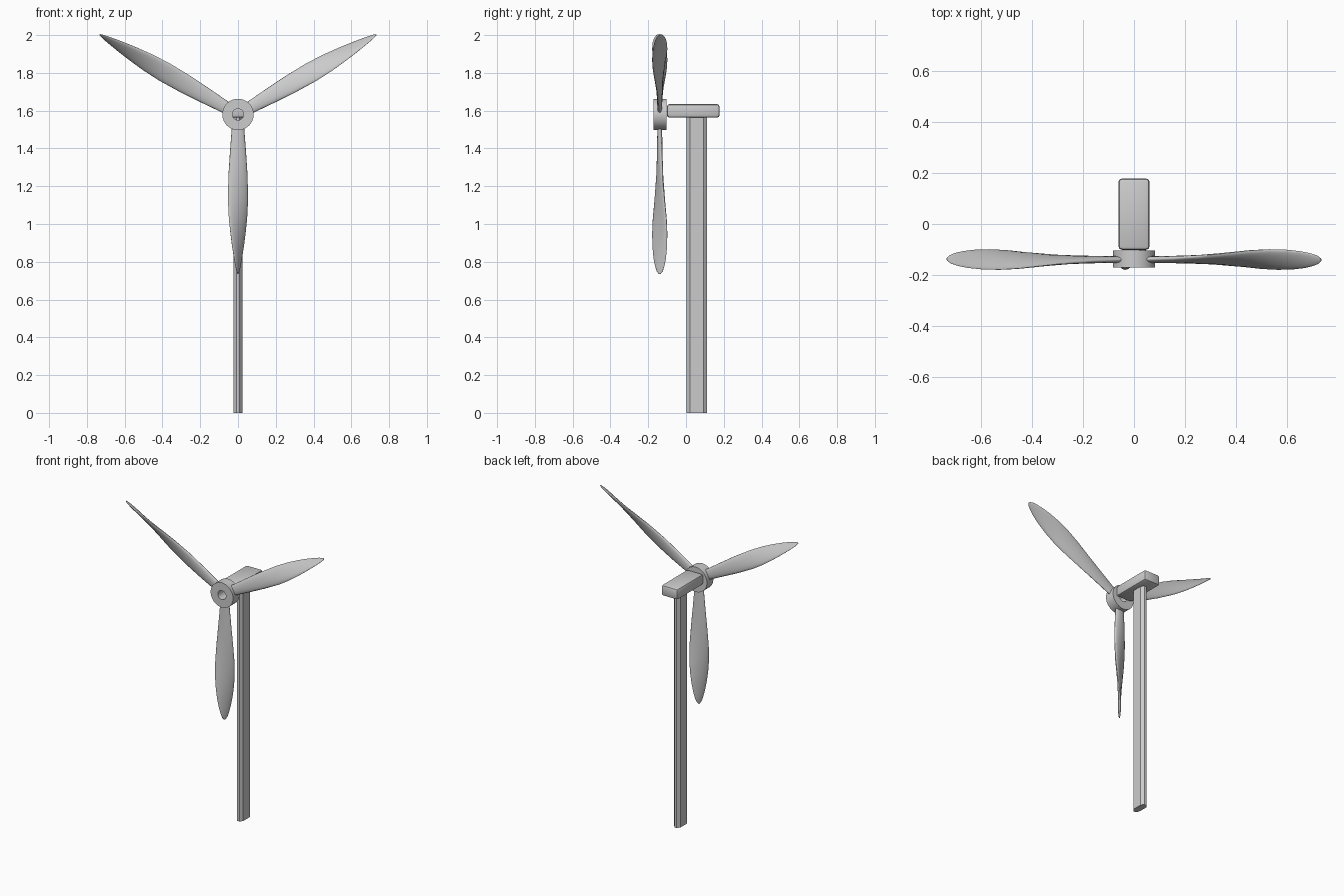
import bpy, bmesh, math
from mathutils import Matrix, Vector

cube = bpy.data.objects.get("Cube")
if cube:
    bpy.data.objects.remove(cube, do_unlink=True)

HUB = Vector((0, -0.137, 1.58))

grey = bpy.data.materials.new("light_grey")
grey.use_nodes = True
grey.diffuse_color = (0.6, 0.6, 0.6, 1)
grey.node_tree.nodes["Principled BSDF"].inputs["Base Color"].default_value = (0.6, 0.6, 0.6, 1)


def make_object(name, bm, angle=35):
    bmesh.ops.recalc_face_normals(bm, faces=bm.faces)
    mesh = bpy.data.meshes.new(name)
    bm.to_mesh(mesh)
    bm.free()
    mesh.materials.append(grey)
    obj = bpy.data.objects.new(name, mesh)
    bpy.context.collection.objects.link(obj)
    bpy.ops.object.select_all(action='DESELECT')
    obj.select_set(True)
    bpy.context.view_layer.objects.active = obj
    bpy.ops.object.shade_smooth_by_angle(angle=math.radians(angle))
    return obj


def loft(bm, rings, closed=False):
    """Join rings of points with quads; cap the ends unless closed."""
    loops = [[bm.verts.new(p) for p in ring] for ring in rings]
    pairs = list(zip(loops, loops[1:]))
    if closed:
        pairs.append((loops[-1], loops[0]))
    else:
        bm.faces.new(loops[0])
        bm.faces.new(loops[-1])
    n = len(loops[0])
    for a, b in pairs:
        for i in range(n):
            j = (i + 1) % n
            bm.faces.new((a[i], a[j], b[j], b[i]))


# Tower: narrow eight-sided column, deeper than it is wide
half = [(0.008, -0.054), (0.023, -0.035), (0.023, 0.035), (0.008, 0.054)]
outline = half + [(-x, y) for x, y in reversed(half)]
bm = bmesh.new()
loft(bm, [[(x, y + 0.057, z) for x, y in outline] for z in (0, 1.575)])
make_object("tower", bm, 20)

# Nacelle: box with rounded edges
bm = bmesh.new()
bmesh.ops.create_cube(bm, size=1, matrix=Matrix.Translation((0, 0.0385, 1.599))
                      @ Matrix.Diagonal((0.122, 0.279, 0.072, 1)))
bmesh.ops.bevel(bm, geom=bm.edges[:], offset=0.014, segments=2, profile=0.5, affect='EDGES')
make_object("nacelle", bm, 30)

# Hub: thick ring with a central bore
SIDES = 40
bm = bmesh.new()
loft(bm, [[HUB + Vector((r * math.cos(a), y, r * math.sin(a)))
           for a in (2 * math.pi * i / SIDES for i in range(SIDES))]
          for r, y in ((0.03, -0.034), (0.083, -0.034), (0.083, 0.034), (0.03, 0.034))], closed=True)
make_object("hub", bm)

# Blade stations: radius, half chord, half thickness, twist in degrees
stations = [
    (0.05, 0.031, 0.013, 0), (0.10, 0.035, 0.013, 3), (0.20, 0.043, 0.014, 7),
    (0.32, 0.052, 0.014, 14), (0.45, 0.059, 0.014, 25), (0.55, 0.060, 0.013, 36),
    (0.63, 0.056, 0.012, 45), (0.70, 0.049, 0.010, 52), (0.76, 0.039, 0.008, 58),
    (0.80, 0.029, 0.006, 62), (0.83, 0.018, 0.004, 65), (0.845, 0.005, 0.002, 66),
]


def blade_section(radius, chord, thick, twist):
    turn = Matrix.Rotation(math.radians(twist), 4, 'Z')
    steps = 20
    return [turn @ Vector((chord * math.cos(a), thick * math.sin(a), 0)) + Vector((0, 0, -radius))
            for a in (2 * math.pi * i / steps for i in range(steps))]


for i, name in enumerate(("lower_blade", "right_blade", "left_blade")):
    bm = bmesh.new()
    loft(bm, [blade_section(*s) for s in stations])
    bm.transform(Matrix.Translation(HUB + Vector((0, -0.002, 0)))
                 @ Matrix.Rotation(math.radians(120 * i), 4, 'Y'))
    make_object(name, bm, 60)
